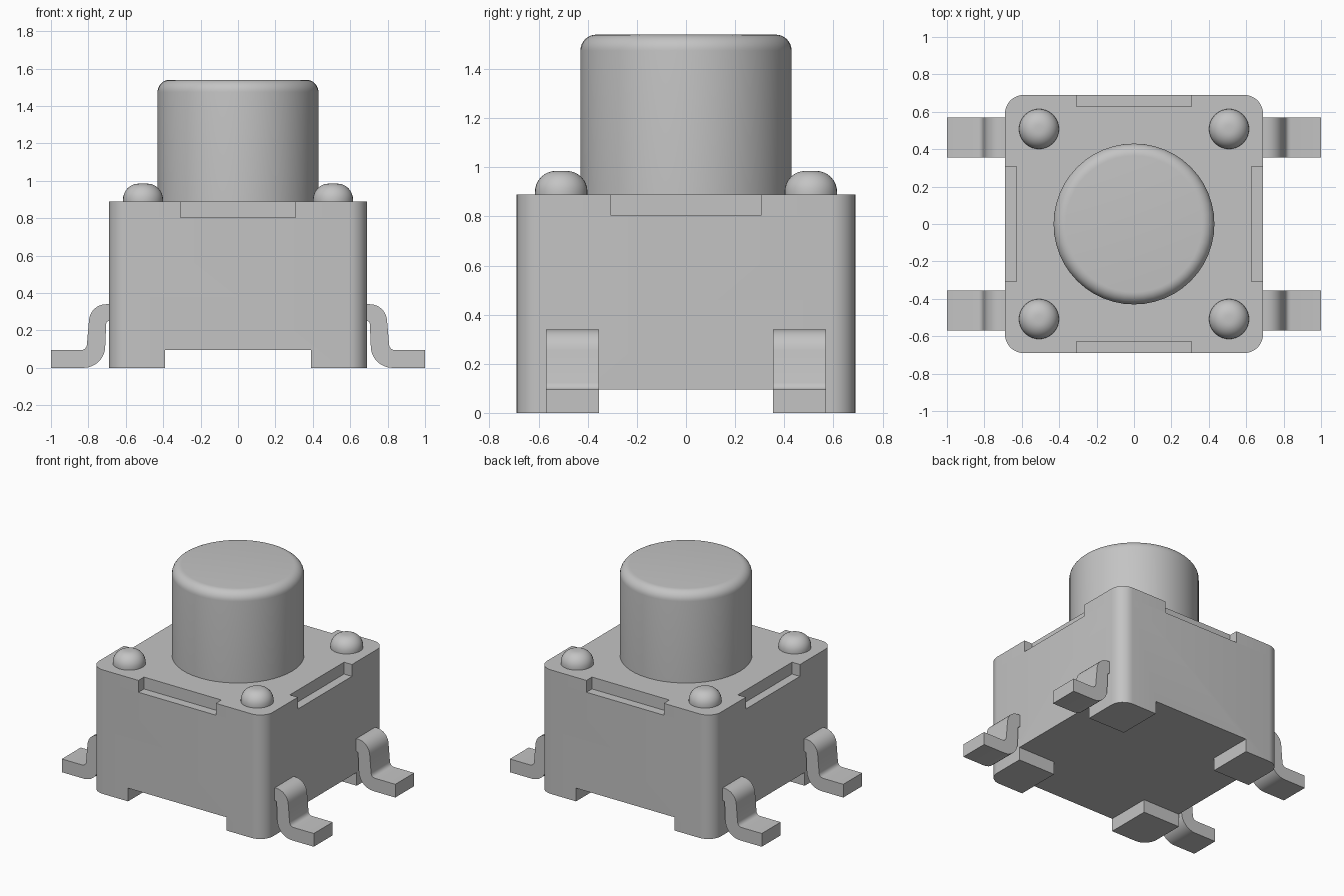
import bpy, bmesh, math
from mathutils import Vector

cube = bpy.data.objects.get("Cube")
if cube:
    bpy.data.objects.remove(cube, do_unlink=True)

grey = bpy.data.materials.new("light_grey")
grey.use_nodes = True
grey.diffuse_color = (0.55, 0.55, 0.55, 1)
grey.node_tree.nodes["Principled BSDF"].inputs["Base Color"].default_value = (0.55, 0.55, 0.55, 1)


def make_object(name, bm, smooth=35):
    bmesh.ops.recalc_face_normals(bm, faces=bm.faces)
    mesh = bpy.data.meshes.new(name)
    bm.to_mesh(mesh)
    bm.free()
    mesh.materials.append(grey)
    obj = bpy.data.objects.new(name, mesh)
    bpy.context.collection.objects.link(obj)
    shade(obj, smooth)
    return obj


def shade(obj, angle=35):
    bpy.ops.object.select_all(action='DESELECT')
    obj.select_set(True)
    bpy.context.view_layer.objects.active = obj
    bpy.ops.object.shade_smooth_by_angle(angle=math.radians(angle))


def prism(name, points, direction):
    """Extrude a closed outline of 3D points along a direction."""
    bm = bmesh.new()
    face = bm.faces.new([bm.verts.new(p) for p in points])
    top = bmesh.ops.extrude_face_region(bm, geom=[face])["geom"]
    bmesh.ops.translate(bm, verts=[g for g in top if isinstance(g, bmesh.types.BMVert)],
                        vec=Vector(direction))
    return make_object(name, bm)


def lathe(name, radius, fillet, z0, z1, segments, centre=(0, 0)):
    """Round post with a filleted top edge."""
    profile = [(radius, z0)]
    profile += [(radius - fillet + fillet * math.cos(a), z1 - fillet + fillet * math.sin(a))
                for a in (math.pi / 2 * i / 8 for i in range(9))]
    bm = bmesh.new()
    rings = [[bm.verts.new((centre[0] + r * math.cos(2 * math.pi * s / segments),
                            centre[1] + r * math.sin(2 * math.pi * s / segments), z))
              for s in range(segments)] for r, z in profile]
    for low, high in zip(rings, rings[1:]):
        for s in range(segments):
            t = (s + 1) % segments
            bm.faces.new((low[s], low[t], high[t], high[s]))
    bm.faces.new(rings[0])
    bm.faces.new(rings[-1])
    return make_object(name, bm)


def arc(cx, cy, r, start, end, steps=8):
    return [(cx + r * math.cos(math.radians(start + (end - start) * i / steps)),
             cy + r * math.sin(math.radians(start + (end - start) * i / steps)))
            for i in range(steps + 1)]


HALF, CORNER = 0.69, 0.10
BODY_TOP, PLATE_TOP, FOOT = 0.805, 0.89, 0.095


def outline(notch=None):
    """Rounded square, optionally with a notch (half width, depth) in each side."""
    pts = []
    for q in range(4):
        quarter = arc(HALF - CORNER, HALF - CORNER, CORNER, 0, 90)
        if notch:
            w, d = notch
            quarter += [(w, HALF), (w, HALF - d), (-w, HALF - d), (-w, HALF)]
        for _ in range(q):
            quarter = [(-y, x) for x, y in quarter]
        pts += quarter
    return pts


# Housing, with a cross-shaped recess that leaves four corner feet
housing = prism("housing", [(x, y, 0) for x, y in outline()], (0, 0, BODY_TOP))
for hx, hy in ((0.39, 1), (1, 0.36)):
    cutter = prism("recess_cutter", [(-hx, -hy, -0.2), (hx, -hy, -0.2), (hx, hy, -0.2), (-hx, hy, -0.2)],
                   (0, 0, 0.2 + FOOT))
    cutter.hide_render = True
    cut = housing.modifiers.new("recess", 'BOOLEAN')
    cut.operation, cut.solver, cut.object = 'DIFFERENCE', 'EXACT', cutter
    bpy.context.view_layer.objects.active = housing
    bpy.ops.object.modifier_apply(modifier=cut.name)
    bpy.data.objects.remove(cutter, do_unlink=True)
shade(housing)

# Cover plate notched on all four sides
prism("cover_plate", [(x, y, BODY_TOP) for x, y in outline((0.307, 0.063))],
      (0, 0, PLATE_TOP - BODY_TOP))

# Push button and the four rivets
lathe("push_button", 0.43, 0.065, PLATE_TOP, 1.54, 48)
for side, sx in (("left", 1), ("right", -1)):
    for end, sy in (("front", -1), ("back", 1)):
        lathe(f"rivet_{end}_{side}", 0.107, 0.085, PLATE_TOP, 0.985, 32, (sx * 0.508, sy * 0.508))

# Bent metal legs
leg = ([(1.0, 0.0), (1.0, 0.095)]
       + arc(0.838, 0.125, 0.03, 270, 184, 4)
       + arc(0.705, 0.248, 0.092, 4, 90)
       + [(0.66, 0.34), (0.66, 0.25)]
       + arc(0.69, 0.235, 0.015, 90, 4, 4)
       + arc(0.825, 0.115, 0.115, 184, 270))
for side, sx in (("left", 1), ("right", -1)):
    for end, sy in (("front", -1), ("back", 1)):
        prism(f"leg_{end}_{side}", [(sx * x, sy * 0.355, z) for x, z in leg], (0, sy * 0.214, 0))
